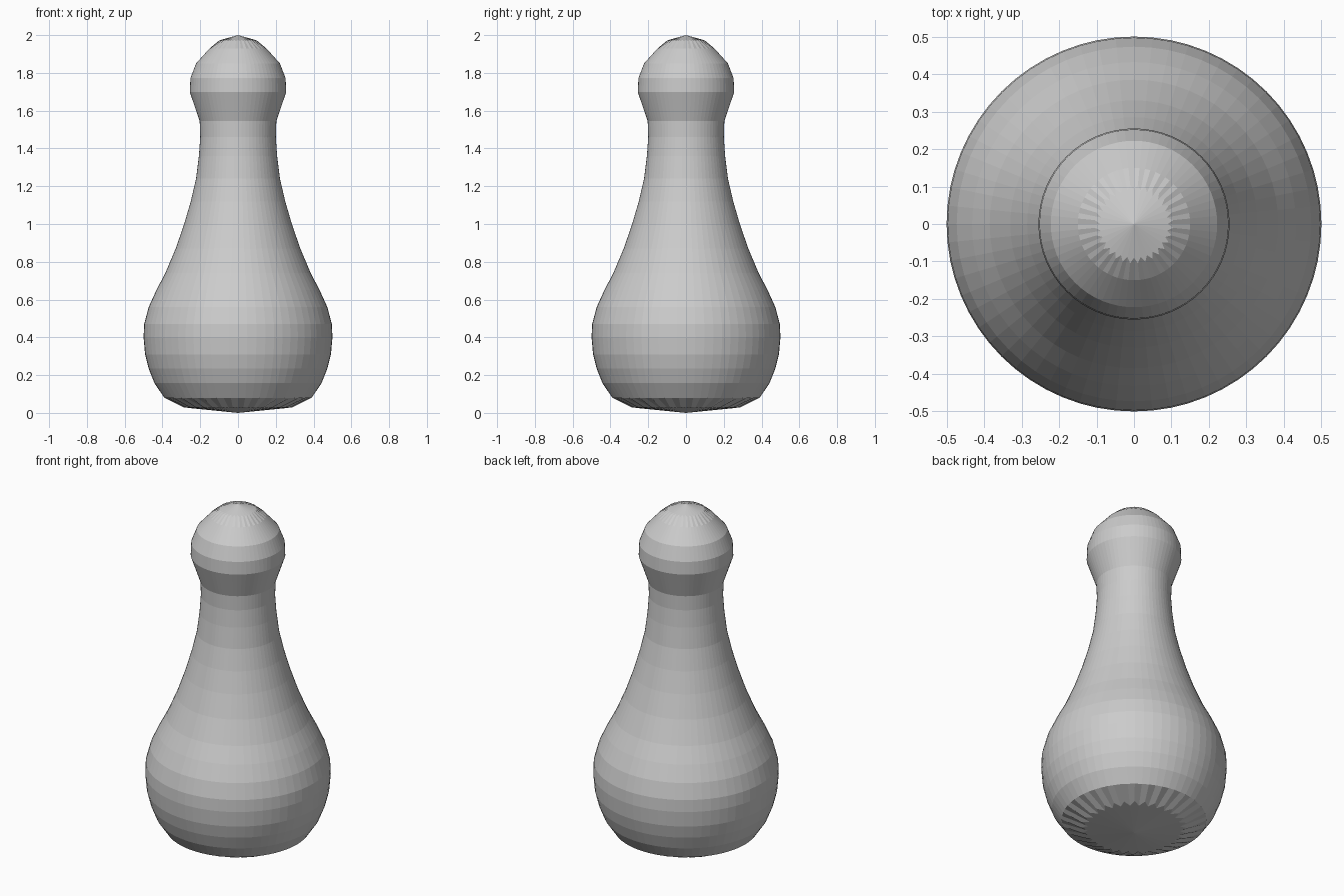
import bpy
import bmesh
from math import cos, sin, tau

cube = bpy.data.objects.get("Cube")
if cube:
    bpy.data.objects.remove(cube, do_unlink=True)

SIDES = 64

# Side profile as (radius, height), from the base rim to the crown rim
PROFILE = [
    (0.39, 0.08), (0.442, 0.157), (0.473, 0.235), (0.492, 0.31),
    (0.5, 0.40), (0.497, 0.47), (0.473, 0.56), (0.432, 0.65),
    (0.385, 0.74), (0.33, 0.87), (0.285, 1.0), (0.25, 1.12),
    (0.222, 1.24), (0.207, 1.36), (0.2, 1.46), (0.203, 1.545),
    (0.255, 1.698), (0.252, 1.772), (0.222, 1.85), (0.15, 1.93),
]


def add_ring(bm, even, odd):
    """Ring of vertices alternating between two (radius, height) pairs."""
    ring = []
    for i in range(SIDES):
        r, z = odd if i % 2 else even
        a = tau * i / SIDES
        ring.append(bm.verts.new((r * cos(a), r * sin(a), z)))
    return ring


def add_cap(bm, ring, height):
    """Close a toothed ring with kite faces meeting at a pole."""
    pole = bm.verts.new((0, 0, height))
    for i in range(0, SIDES, 2):
        bm.faces.new((pole, ring[i], ring[i + 1], ring[(i + 2) % SIDES]))


bm = bmesh.new()

# Toothed base, turned body and toothed crown
rings = [add_ring(bm, (0.25, 0.025), (0.29, 0.03))]
rings += [add_ring(bm, p, p) for p in PROFILE]
rings.append(add_ring(bm, (0.09, 1.975), (0.105, 1.968)))

for low, high in zip(rings, rings[1:]):
    for i in range(SIDES):
        j = (i + 1) % SIDES
        bm.faces.new((low[i], low[j], high[j], high[i]))

# Shallow pointed ends
add_cap(bm, rings[0], 0)
add_cap(bm, rings[-1], 2)
bmesh.ops.recalc_face_normals(bm, faces=bm.faces)

mesh = bpy.data.meshes.new("bowling_pin")
bm.to_mesh(mesh)
bm.free()
pin = bpy.data.objects.new("bowling_pin", mesh)
bpy.context.collection.objects.link(pin)

# Plain grey finish
grey = bpy.data.materials.new("plain_grey")
grey.use_nodes = True
colour = (0.6, 0.6, 0.6, 1)
grey.diffuse_color = colour
for node in grey.node_tree.nodes:
    if node.type == "BSDF_PRINCIPLED":
        node.inputs["Base Color"].default_value = colour
mesh.materials.append(grey)
